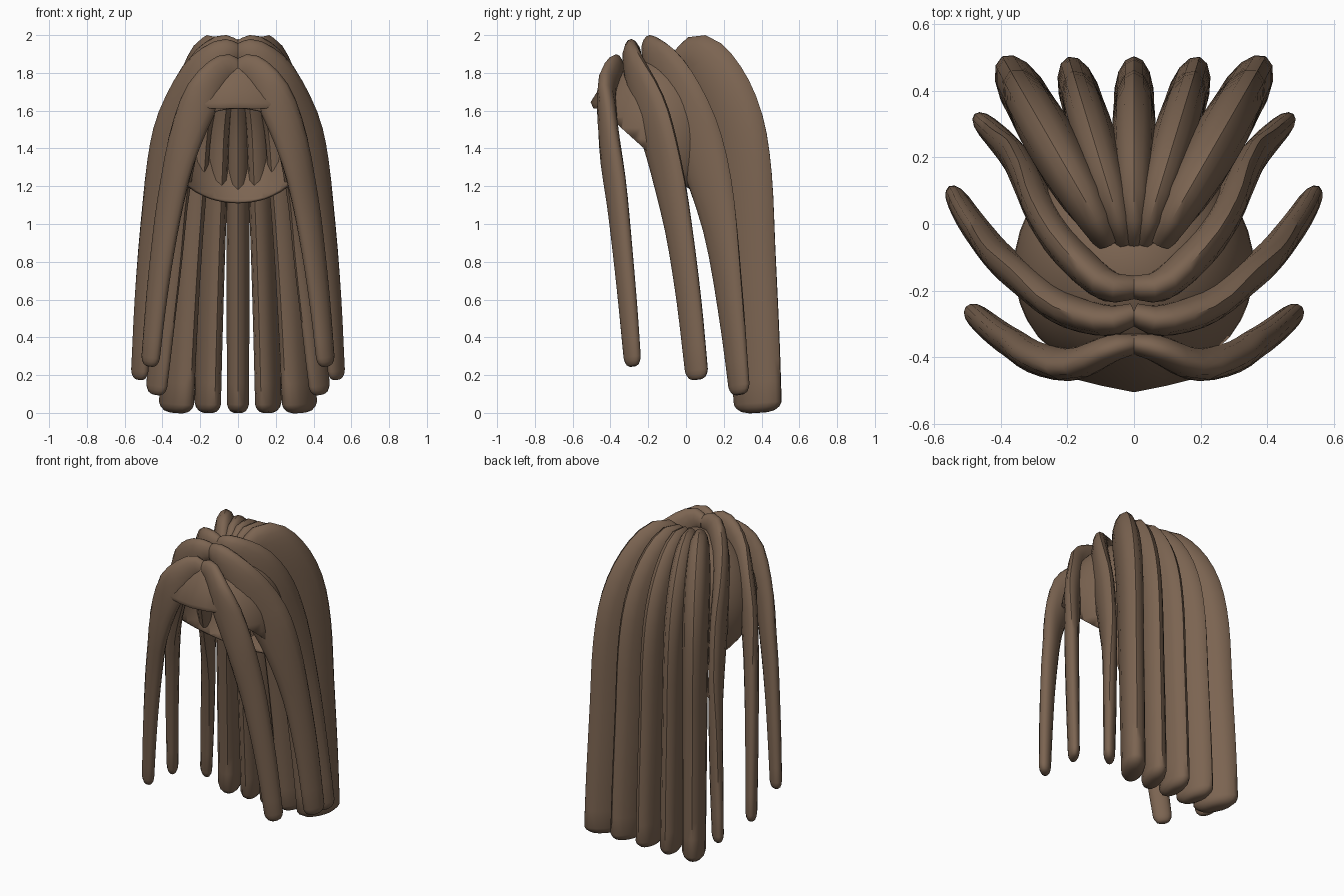
import bpy, bmesh, math
from mathutils import Vector

if "Cube" in bpy.data.objects:
    bpy.data.objects.remove(bpy.data.objects["Cube"])

brown = bpy.data.materials.new("brown_hair")
brown.use_nodes = True
brown.diffuse_color = (0.2, 0.128, 0.083, 1)
brown.node_tree.nodes["Principled BSDF"].inputs["Base Color"].default_value = brown.diffuse_color
brown.node_tree.nodes["Principled BSDF"].inputs["Roughness"].default_value = 0.8


def finish(bm, name, mirror=False, angle=50):
    bmesh.ops.recalc_face_normals(bm, faces=bm.faces)
    mesh = bpy.data.meshes.new(name)
    bm.to_mesh(mesh)
    bm.free()
    obj = bpy.data.objects.new(name, mesh)
    bpy.context.collection.objects.link(obj)
    mesh.materials.append(brown)
    if mirror:
        obj.modifiers.new("mirror", 'MIRROR').use_mirror_merge = False
    bpy.ops.object.select_all(action='DESELECT')
    obj.select_set(True)
    bpy.context.view_layer.objects.active = obj
    bpy.ops.object.shade_smooth_by_angle(angle=math.radians(angle))
    return obj


def spline(points, steps=3):
    """Smooth curve through points of (x, y, z, half depth, half width)."""
    p = [Vector(q) for q in points]
    p = [2 * p[0] - p[1]] + p + [2 * p[-1] - p[-2]]
    out = []
    for a, b, c, d in zip(p, p[1:], p[2:], p[3:]):
        for i in range(steps):
            t = i / steps
            out.append(0.5 * (2 * b + (c - a) * t + (2 * a - 5 * b + 4 * c - d) * t * t
                              + (3 * b - a - 3 * c + d) * t ** 3))
    return out + [p[-2]]


def lock(name, points, mirror=True, sides=14):
    """Sweep an oval along a path, its long axis lying in the plane of the bend."""
    path = spline(points)
    rings = []
    for i, p in enumerate(path):
        tangent = (path[min(i + 1, len(path) - 1)] - path[max(i - 1, 0)]).xyz.normalized()
        across = Vector((-tangent.y, tangent.x, 0)).normalized()
        rings.append((p.xyz, tangent, across, p[3], p[4]))
    # Rounded tip
    centre, tangent, across, depth, width = rings[-1]
    for reach, scale in ((0.022, 0.9), (0.04, 0.7), (0.049, 0.4)):
        rings.append((centre + tangent * reach, tangent, across, depth * scale, width * scale))
    bm = bmesh.new()
    loops = []
    for centre, tangent, across, depth, width in rings:
        up = tangent.cross(across)
        angles = [math.tau * k / sides for k in range(sides)]
        loops.append([bm.verts.new(centre + up * depth * math.cos(a) + across * width * math.sin(a))
                      for a in angles])
    for lower, upper in zip(loops, loops[1:]):
        for k in range(sides):
            n = (k + 1) % sides
            bm.faces.new((lower[k], lower[n], upper[n], upper[k]))
    bm.faces.new(loops[0])
    bm.faces.new(loops[-1])
    return finish(bm, name, mirror)


# Side locks, parted at the middle
lock("front_lock", [
    (0, -.36, 1.81, .055, .03), (.07, -.375, 1.815, .085, .042), (.18, -.42, 1.69, .1, .05),
    (.285, -.405, 1.43, .092, .05), (.355, -.365, 1.13, .08, .046), (.4, -.335, .85, .07, .043),
    (.435, -.308, .57, .063, .04), (.462, -.285, .295, .057, .036)])
lock("middle_lock", [
    (0, -.27, 1.9, .055, .034), (.08, -.29, 1.89, .09, .047), (.21, -.255, 1.76, .12, .052),
    (.325, -.17, 1.54, .13, .052), (.4, -.105, 1.3, .11, .048), (.455, -.04, .98, .086, .044),
    (.495, .015, .6, .075, .04), (.52, .055, .225, .069, .035)])
lock("rear_side_lock", [
    (0, -.19, 1.92, .05, .036), (.08, -.185, 1.915, .09, .048), (.18, -.1, 1.79, .14, .054),
    (.255, 0, 1.58, .155, .054), (.305, .1, 1.32, .135, .05), (.345, .18, .98, .105, .045),
    (.39, .238, .55, .085, .041), (.43, .28, .145, .071, .035)])

# Back locks share one profile of (y, z, half depth, relative width)
back_profile = [(-.045, 1.84, .06, .6), (.06, 1.865, .125, .9), (.165, 1.74, .15, 1.1),
                (.25, 1.53, .16, 1.12), (.292, 1.25, .163, 1.08), (.327, .85, .146, 1.04),
                (.36, .4, .133, 1.02), (.38, .05, .124, 1)]
for name, start, end, width, deep in (("back_centre_lock", 0, 0, .06, 1),
                                      ("back_inner_lock", .03, .16, .062, 1.03),
                                      ("back_outer_lock", .08, .325, .071, 1.15)):
    lock(name, [(start + (end - start) * (y + .045) / .425, y, z, d * deep, w * width)
                for y, z, d, w in back_profile], mirror=end > 0)

# Thin scalp cap, cut open on a slope toward the face
bm = bmesh.new()
bmesh.ops.create_uvsphere(bm, u_segments=40, v_segments=24, radius=1)
for v in bm.verts:
    v.co = Vector((v.co.x * .36, v.co.y * .355 - .13, v.co.z * .45 + 1.45))
bmesh.ops.bisect_plane(bm, geom=bm.verts[:] + bm.edges[:] + bm.faces[:],
                       plane_co=(0, .1, 1.11), plane_no=(0, .9, 1), clear_inner=True)
cap = finish(bm, "scalp_cap")
shell = cap.modifiers.new("thickness", 'SOLIDIFY')
shell.thickness = 0.015
shell.offset = -1

# Peaked fringe over the forehead
bm = bmesh.new()
for x, y, z in ((0, -.39, 1.83), (0, -.505, 1.645), (0, -.49, 1.612), (0, -.42, 1.612)):
    bm.verts.new((x, y, z))
for s in (-1, 1):
    for x, y, z in ((.1, -.485, 1.642), (.1, -.475, 1.612), (.2, -.46, 1.635),
                    (.19, -.45, 1.612), (.19, -.38, 1.612), (.07, -.4, 1.79)):
        bm.verts.new((s * x, y, z))
bmesh.ops.convex_hull(bm, input=bm.verts)
finish(bm, "fringe", angle=60)
